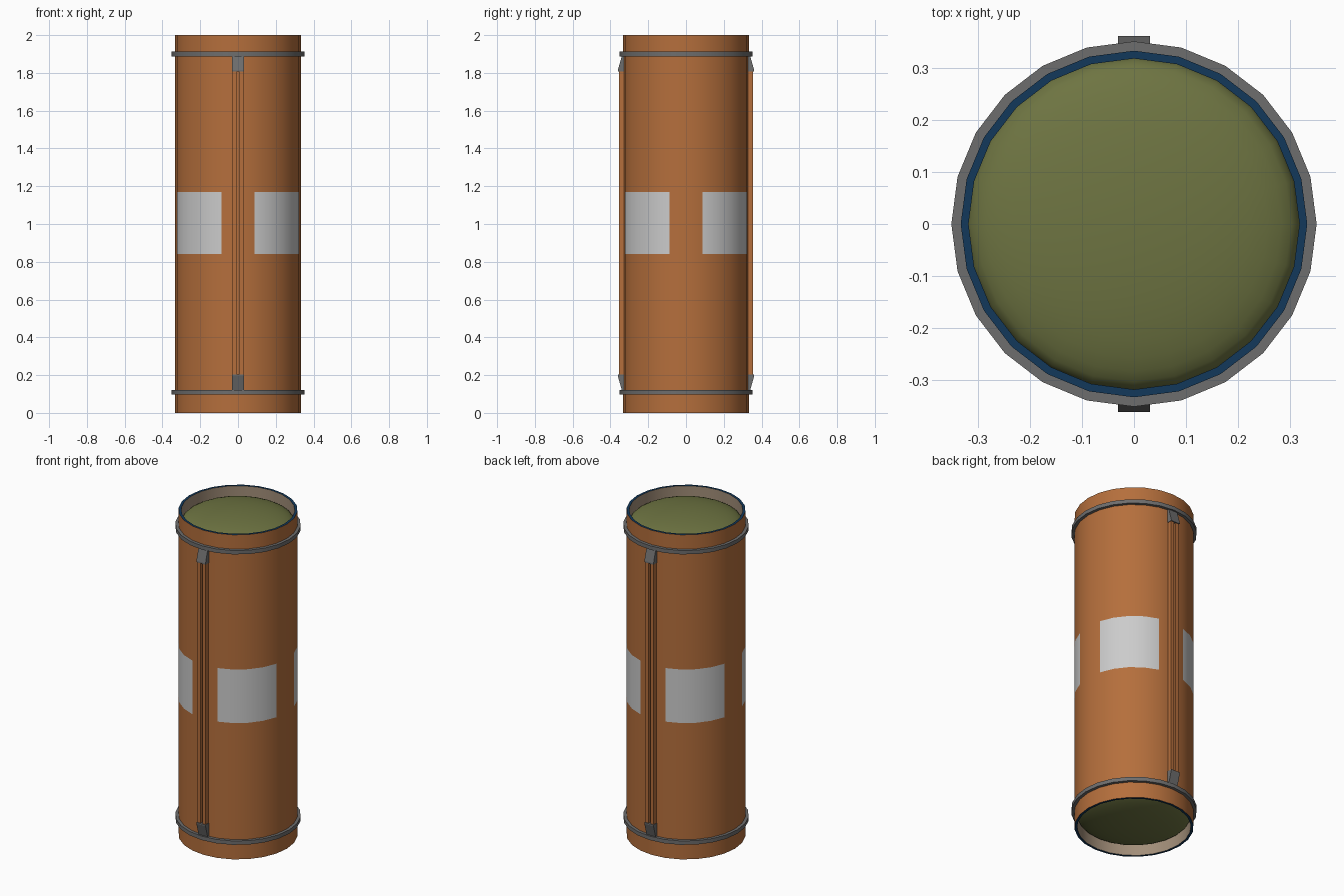
import bpy, bmesh, math

if "Cube" in bpy.data.objects:
    bpy.data.objects.remove(bpy.data.objects["Cube"])

N = 24  # sides of every round part


def material(name, rgb):
    m = bpy.data.materials.new(name)
    m.diffuse_color = (*rgb, 1)
    m.use_nodes = True
    m.node_tree.nodes["Principled BSDF"].inputs["Base Color"].default_value = m.diffuse_color
    return m


ORANGE = material("burnt_orange", (0.46, 0.158, 0.045))
LABEL = material("pale_grey", (0.60, 0.60, 0.60))
NAVY = material("navy", (0.006, 0.04, 0.105))
GREY = material("mid_grey", (0.155, 0.155, 0.155))
OLIVE = material("olive", (0.155, 0.175, 0.054))
TAN = material("tan_lining", (0.36, 0.27, 0.19))


def finish(name, bm, mats, smooth=True):
    bmesh.ops.recalc_face_normals(bm, faces=bm.faces)
    me = bpy.data.meshes.new(name)
    bm.to_mesh(me)
    bm.free()
    ob = bpy.data.objects.new(name, me)
    bpy.context.collection.objects.link(ob)
    for m in mats:
        me.materials.append(m)
    if smooth:
        bpy.ops.object.select_all(action='DESELECT')
        ob.select_set(True)
        bpy.context.view_layer.objects.active = ob
        bpy.ops.object.shade_smooth_by_angle(angle=math.radians(35))
    return ob


def lathe(profile, closed, rule=None):
    """Spin (r, z) points round z; rule(segment, side) gives material index."""
    bm = bmesh.new()
    rings = []
    for r, z in profile:
        if r < 1e-6:
            rings.append([bm.verts.new((0, 0, z))] * N)
        else:
            rings.append([bm.verts.new((r * math.cos(2 * math.pi * i / N),
                                        r * math.sin(2 * math.pi * i / N), z)) for i in range(N)])
    count = len(rings)
    for s in range(count if closed else count - 1):
        a, b = rings[s], rings[(s + 1) % count]
        for i in range(N):
            j = (i + 1) % N
            loop = list(dict.fromkeys([a[i], a[j], b[j], b[i]]))
            f = bm.faces.new(loop)
            f.material_index = rule(s, i) if rule else 0
    return bm


# Tube: outer wall with four labels on the diagonals, navy rims, tan lining
RO, RI = 0.333, 0.318


def tube_rule(s, i):
    if s == 1 and 1 <= i % 6 <= 4:
        return 1
    return (0, 0, 0, 2, 3, 2)[s]


finish("tube", lathe([(RO, 0), (RO, 0.84), (RO, 1.17), (RO, 2), (RI, 2), (RI, 0)], True, tube_rule),
       [ORANGE, LABEL, NAVY, TAN])

# Domed end plugs recessed inside the tube
for name, base, sign in (("top_plug", 1.92, 1), ("bottom_plug", 0.08, -1)):
    prof = [(RI * math.cos(t), base + sign * 0.075 * math.sin(t))
            for t in (math.pi / 2 * k / 10 for k in range(10))]
    prof.append((0, base + sign * 0.075))
    ob = finish(name, lathe([(0, base)] + prof, False), [OLIVE])

# Clamping bands
for name, z in (("lower_band", 0.11), ("upper_band", 1.90)):
    h = 0.012
    finish(name, lathe([(0.351, z - h), (0.351, z + h), (0.328, z + h), (0.328, z - h)], True), [GREY])


def prism(name, yz, x0, x1, mat):
    """Extrude a side (y, z) profile from x0 to x1."""
    bm = bmesh.new()
    a = [bm.verts.new((x0, y, z)) for y, z in yz]
    b = [bm.verts.new((x1, y, z)) for y, z in yz]
    bm.faces.new(a)
    bm.faces.new(b)
    for i in range(len(yz)):
        j = (i + 1) % len(yz)
        bm.faces.new((a[i], a[j], b[j], b[i]))
    return finish(name, bm, [mat], False)


# Twin rails with wedge brackets at each end, front and back
for side, sy in (("front", -1), ("back", 1)):
    for end, flip in (("lower", False), ("upper", True)):
        pts = [(0.32, 0.115), (0.338, 0.115), (0.361, 0.195), (0.361, 0.203), (0.32, 0.203)]
        pts = [(sy * y, 2.01 - z if flip else z) for y, z in pts]
        prism(f"{side}_{end}_bracket", pts, -0.031, 0.031, GREY)
    for lr, sx in (("left", -1), ("right", 1)):
        pts = [(sy * y, z) for y, z in ((0.325, 0.19), (0.355, 0.19), (0.355, 1.82), (0.325, 1.82))]
        x0, x1 = sorted((sx * 0.006, sx * 0.028))
        prism(f"{side}_{lr}_rail", pts, x0, x1, ORANGE)
